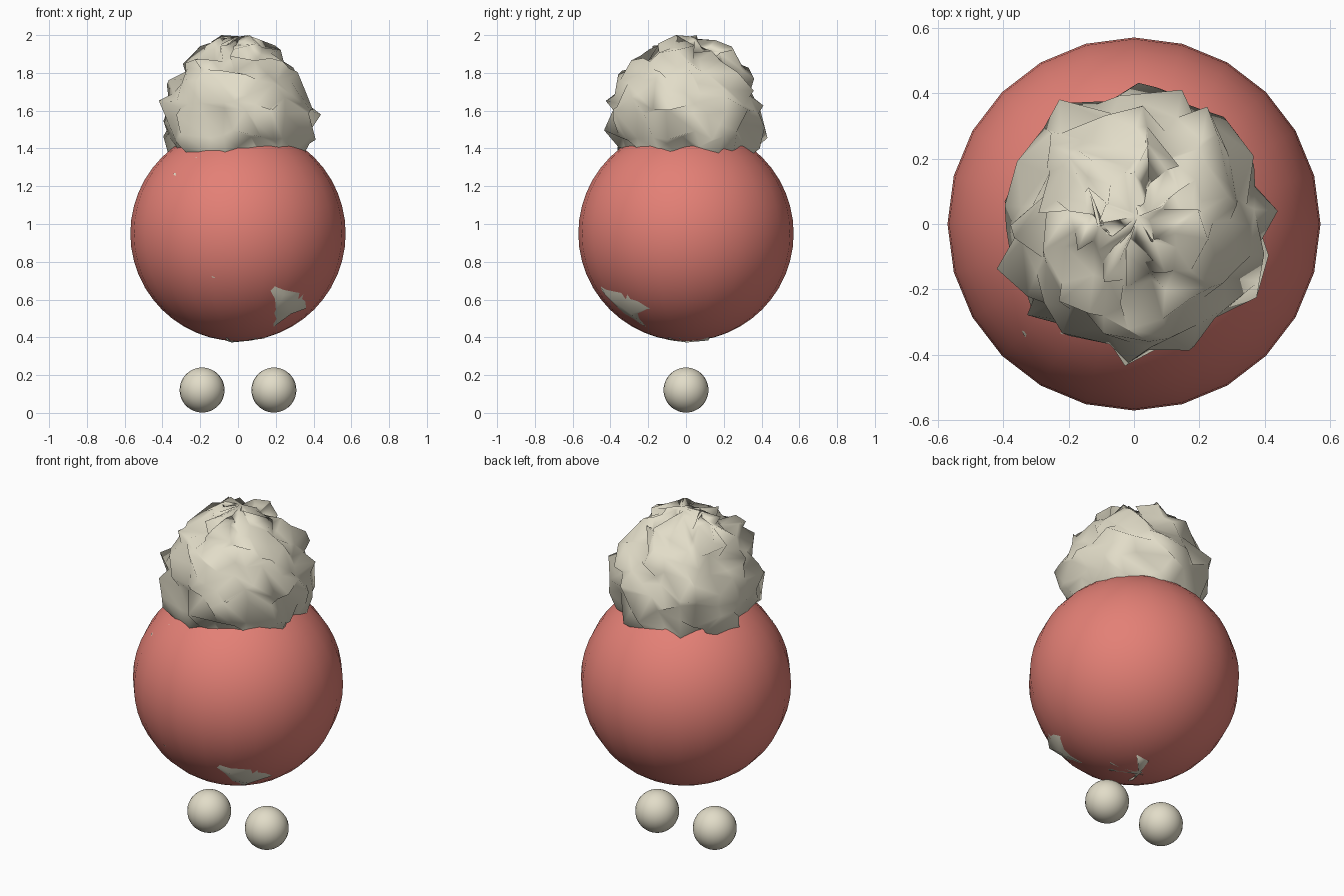
import bpy, random
from mathutils import Vector

if "Cube" in bpy.data.objects:
    bpy.data.objects.remove(bpy.data.objects["Cube"])

random.seed(5)


def material(name, rgb):
    m = bpy.data.materials.new(name)
    m.diffuse_color = (*rgb, 1)
    m.use_nodes = True
    m.node_tree.nodes["Principled BSDF"].inputs["Base Color"].default_value = m.diffuse_color
    return m


cream = material("cream", (0.76, 0.72, 0.58))
red = material("soft red", (0.77, 0.215, 0.18))


def ball(name, loc, radius, mat, segs=24, rings=24):
    bpy.ops.mesh.primitive_uv_sphere_add(segments=segs, ring_count=rings, radius=radius, location=loc)
    o = bpy.context.object
    o.name = name
    o.data.materials.append(mat)
    bpy.ops.object.shade_smooth()
    return o


def crumple(obj, amount, push=None):
    """Jitter every vertex; push(direction) adds an outward offset."""
    for v in obj.data.vertices:
        d = v.co.normalized()
        if push:
            v.co += d * push(d)
        v.co += Vector([random.uniform(-amount, amount) for _ in range(3)])


# Red round body
ball("body", (0, 0, 0.95), 0.57, red)

# Two round feet
for side, label in ((-1, "left"), (1, "right")):
    ball(label + "_foot", (side * 0.19, 0, 0.121), 0.119, cream)

# Crumpled head, its top trimmed at two units
HEAD_Z = 1.57
head = ball("crumpled_head", (0, 0, HEAD_Z), 0.395, cream, 24, 16)
crumple(head, 0.048)
for v in head.data.vertices:
    v.co.z = min(v.co.z, 2.0 - HEAD_Z)
max(head.data.vertices, key=lambda v: v.co.z).co.z = 2.0 - HEAD_Z

# Crumpled filling, poking through the body low down and at the front right
poke = Vector((0.45, -0.55, -0.70)).normalized()
filling = ball("crumpled_filling", (0, 0, 0.95), 0.512, cream, 24, 16)
crumple(filling, 0.043, lambda d: 0.03 * max(0, d.dot(poke)) ** 4 + 0.022 * max(0, -d.z) ** 4)
